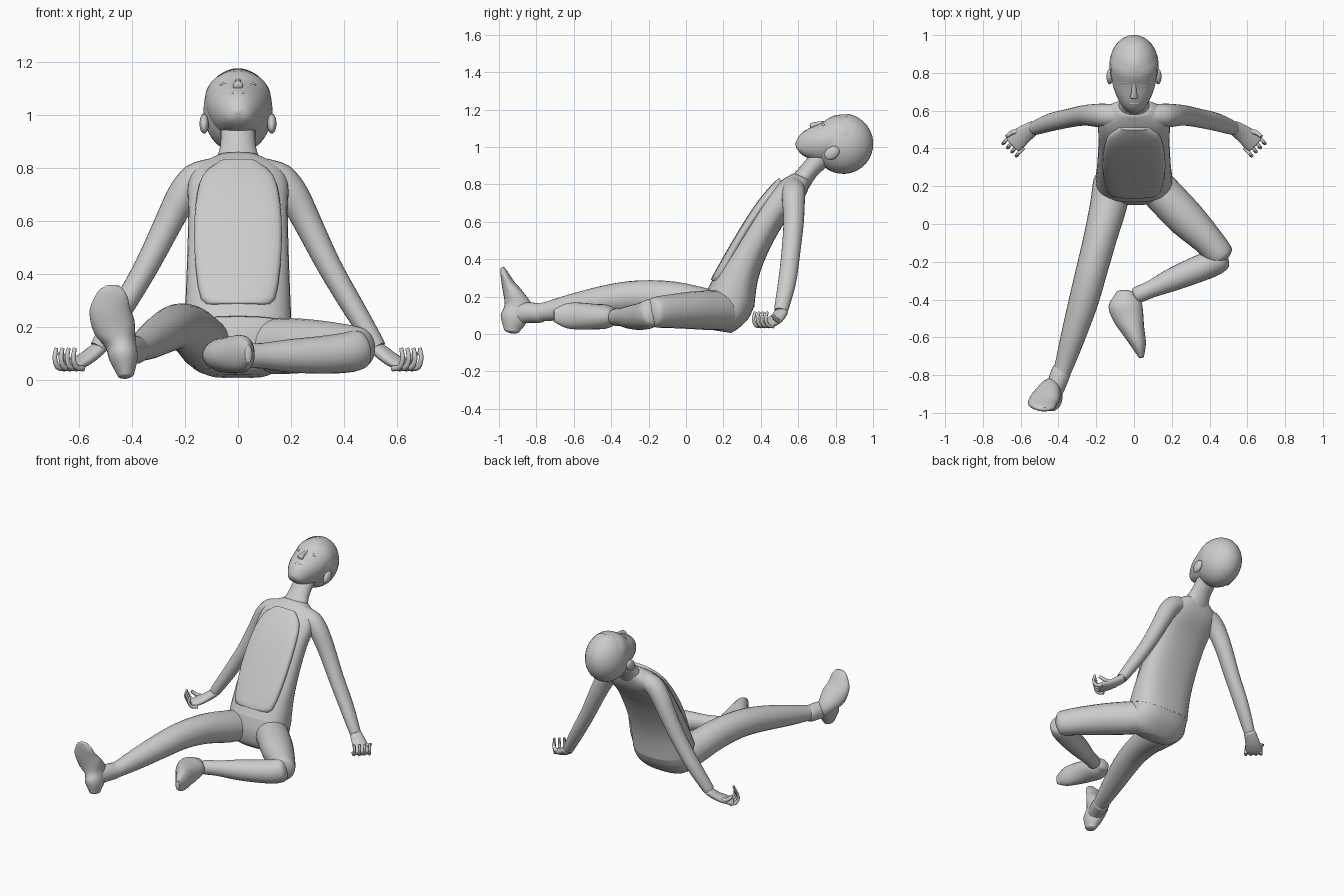
import bpy, bmesh, math
from mathutils import Vector as V, Matrix


def finish(name, bm):
    bmesh.ops.recalc_face_normals(bm, faces=bm.faces)
    me = bpy.data.meshes.new(name)
    bm.to_mesh(me)
    bm.free()
    ob = bpy.data.objects.new(name, me)
    bpy.context.collection.objects.link(ob)
    bpy.ops.object.select_all(action='DESELECT')
    ob.select_set(True)
    bpy.context.view_layer.objects.active = ob
    bpy.ops.object.shade_smooth_by_angle(angle=math.radians(50))
    return ob


def spline(p0, p1, p2, p3, t):
    return 0.5 * (2 * p1 + (p2 - p0) * t + (2 * p0 - 5 * p1 + 4 * p2 - p3) * t * t
                  + (3 * p1 - p0 - 3 * p2 + p3) * t ** 3)


def loft(name, rings, power=2.0, sides=24, steps=3):
    """Skin rings given as (centre, half-axis a, half-axis b)."""
    fine, last = [], len(rings) - 1
    for i in range(last):
        q = [rings[min(max(i + k, 0), last)] for k in (-1, 0, 1, 2)]
        for s in range(steps):
            fine.append([spline(*(r[j] for r in q), s / steps) for j in range(3)])
    fine.append(rings[-1])
    bm, loops = bmesh.new(), []
    for c, a, b in fine:
        loop = []
        for k in range(sides):
            th = math.tau * k / sides
            co, si = math.cos(th), math.sin(th)
            u = math.copysign(abs(co) ** (2 / power), co)
            v = math.copysign(abs(si) ** (2 / power), si)
            loop.append(bm.verts.new(c + a * u + b * v))
        loops.append(loop)
    for l0, l1 in zip(loops, loops[1:]):
        for k in range(sides):
            m = (k + 1) % sides
            bm.faces.new((l0[k], l0[m], l1[m], l1[k]))
    bm.faces.new(loops[0])
    bm.faces.new(loops[-1])
    return finish(name, bm)


def tube(name, path, hint=(0, 0, 1), mirror=1, **kw):
    """Round-ended limb through (x, y, z, side radius, up radius)."""
    pts = [V((p[0] * mirror, p[1], p[2])) for p in path]
    hint = V((hint[0] * mirror, hint[1], hint[2]))
    rings = []
    for i, p in enumerate(path):
        t = (pts[min(i + 1, len(pts) - 1)] - pts[max(i - 1, 0)]).normalized()
        side = t.cross(hint).normalized()
        ring = (pts[i], side * p[3], side.cross(t) * p[4])
        r = min(p[3], p[4])
        ends = [(ring[0] + t * r * d * (-1 if i == 0 else 1), ring[1] * s, ring[2] * s)
                for d, s in ((0.4, 0.8), (0.6, 0.3))]
        if i == 0:
            rings += ends[::-1] + [ring]
        elif i == len(path) - 1:
            rings += [ring] + ends
        else:
            rings.append(ring)
    return loft(name, rings, **kw)


def slab(name, rows, **kw):
    """Body section from rows of front y, z, back y, z, half width."""
    rings = []
    for fy, fz, by, bz, w in rows:
        f, b = V((0, fy, fz)), V((0, by, bz))
        rings.append(((f + b) / 2, V((w, 0, 0)), (f - b) / 2))
    return loft(name, rings, **kw)


# Tilted head frame: U toward the crown, F out of the face
HEAD = V((0, 0.84, 1.018))
X, U, F = V((1, 0, 0)), V((0, 0.8, 0.6)), V((0, -0.6, 0.8))


def head_pt(x, f, u):
    return HEAD + X * x + F * f + U * u


def blob(name, centre, radii, axes=(X, F, U), seg=24, cut=None):
    bm = bmesh.new()
    bmesh.ops.create_uvsphere(bm, u_segments=seg, v_segments=seg // 2, radius=1)
    m = Matrix([a * r for a, r in zip(axes, radii)]).transposed()
    for v in bm.verts:
        v.co = m @ v.co + centre
    if cut:
        bmesh.ops.bisect_plane(bm, geom=bm.verts[:] + bm.edges[:] + bm.faces[:],
                               plane_co=cut[0], plane_no=cut[1], clear_inner=True)
    return finish(name, bm)


# Torso, raised chest panel and pelvis
torso = [(.115, .24, .365, .145, .203), (.19, .38, .385, .29, .197), (.265, .5, .44, .44, .192),
         (.37, .67, .53, .6, .188), (.45, .77, .615, .7, .19), (.515, .825, .65, .765, .165),
         (.575, .86, .665, .825, .08)]
slab("torso", torso, power=2.5, sides=32)
panel = [(.135, .29, .17, .27, .08), (.147, .32, .2, .29, .14), (.255, .51, .3, .48, .165),
         (.362, .68, .41, .65, .16), (.445, .785, .49, .75, .135), (.497, .835, .53, .8, .075)]
slab("chest_panel", panel, power=3)
slab("pelvis", [(.12, .238, .365, .15, .2), (.1, .15, .335, .085, .2),
                (.11, .06, .28, .03, .17), (.15, .02, .24, .006, .1)], power=2.5, sides=32)

# Neck, head and hair cap
tube("neck", [(0, .61, .81, .09, .055), (0, .655, .87, .07, .05), (0, .71, .93, .066, .055),
              (0, .78, .99, .07, .06)])
blob("cranium", HEAD, (.126, .157, .157), seg=32)
blob("hair_cap", HEAD, (.131, .162, .161), seg=32, cut=(V((0, .805, 1.08)), V((0, .85, -.53))))
face = [(-.215, .115, .015, .025), (-.2, .105, .05, .052), (-.15, .08, .098, .085),
        (-.09, .06, .114, .11), (-.02, .04, .118, .123), (.05, .028, .122, .123), (.11, .01, .1, .09)]
loft("face", [(head_pt(0, f, u), X * rx, F * rf) for u, f, rf, rx in face])
tube("nose", [(*head_pt(0, .145, -.01), .012, .012), (*head_pt(0, .167, -.055), .014, .016),
              (*head_pt(0, .176, -.078), .02, .016)], sides=12)
blob("upper_lip", head_pt(0, .169, -.122), (.034, .011, .009), seg=16)
blob("lower_lip", head_pt(0, .164, -.142), (.028, .012, .01), seg=16)
blob("chin", head_pt(0, .135, -.187), (.035, .025, .025), seg=16)
for s in (1, -1):
    blob("eye", head_pt(.045 * s, .139, -.025), (.024, .012, .01), seg=16)
    blob("ear", V((.128 * s, .78, .968)), (.018, .034, .044), seg=16)

# Arms propping the body from behind, palms up with curled fingers
for s in (1, -1):
    tube("arm", [(.09, .575, .79, .05, .055), (.158, .575, .76, .06, .062),
                 (.208, .575, .7, .059, .06), (.265, .575, .59, .053, .054),
                 (.345, .56, .43, .046, .05), (.435, .54, .275, .042, .048),
                 (.52, .51, .135, .034, .038)],
         mirror=s, hint=(0, 1, 0))
    tube("palm", [(.53, .51, .115, .038, .026), (.575, .48, .08, .046, .025),
                  (.615, .448, .058, .052, .022), (.64, .425, .048, .05, .017)], mirror=s)
    for k in range(4):
        w = k / 3
        x, y = .67 - .07 * w, .452 - .065 * w
        tube("finger", [(x - .012, y + .012, .042, .011, .011), (x + .012, y - .014, .048, .011, .01),
                        (x + .023, y - .026, .08, .009, .009), (x + .018, y - .018, .115, .008, .008)],
             mirror=s, hint=(.7, .7, 0), sides=10)
    tube("thumb", [(.6, .49, .07, .016, .016), (.645, .485, .075, .013, .013),
                   (.672, .465, .098, .01, .01)], mirror=s, sides=10)

# Straight leg, foot pointing up
tube("straight_leg", [(-.115, .22, .125, .1, .095), (-.135, .1, .145, .098, .1),
                      (-.178, -.07, .185, .088, .096), (-.225, -.25, .2, .083, .087),
                      (-.27, -.42, .183, .078, .08), (-.33, -.62, .145, .063, .066),
                      (-.37, -.75, .12, .05, .051), (-.395, -.82, .11, .044, .046)])
tube("upright_foot", [(-.425, -.93, .025, .034, .045), (-.432, -.922, .08, .054, .072),
                      (-.445, -.895, .14, .06, .078), (-.468, -.92, .2, .08, .055),
                      (-.485, -.95, .265, .077, .036), (-.475, -.972, .325, .056, .021),
                      (-.475, -.98, .35, .032, .012)], hint=(0, 1, 0))
tube("upright_ankle", [(-.385, -.78, .112, .052, .052), (-.41, -.85, .115, .05, .055),
                       (-.43, -.9, .11, .045, .06)])

# Folded leg, foot lying on its side
tube("folded_thigh", [(.1, .215, .125, .1, .1), (.17, .14, .127, .102, .106),
                      (.28, .025, .127, .1, .1), (.39, -.085, .122, .082, .09),
                      (.452, -.16, .117, .075, .082)])
tube("folded_shin", [(.455, -.188, .113, .066, .075), (.41, -.21, .102, .071, .076),
                     (.31, -.25, .093, .069, .071), (.19, -.3, .09, .06, .062),
                     (.09, -.345, .09, .046, .048), (.02, -.375, .09, .044, .046)])
tube("side_foot", [(-.045, -.375, .092, .055, .042), (-.048, -.425, .093, .088, .064),
                   (-.03, -.49, .093, .082, .068), (-.003, -.565, .096, .06, .072),
                   (.025, -.64, .098, .04, .066), (.038, -.7, .098, .016, .036)])
